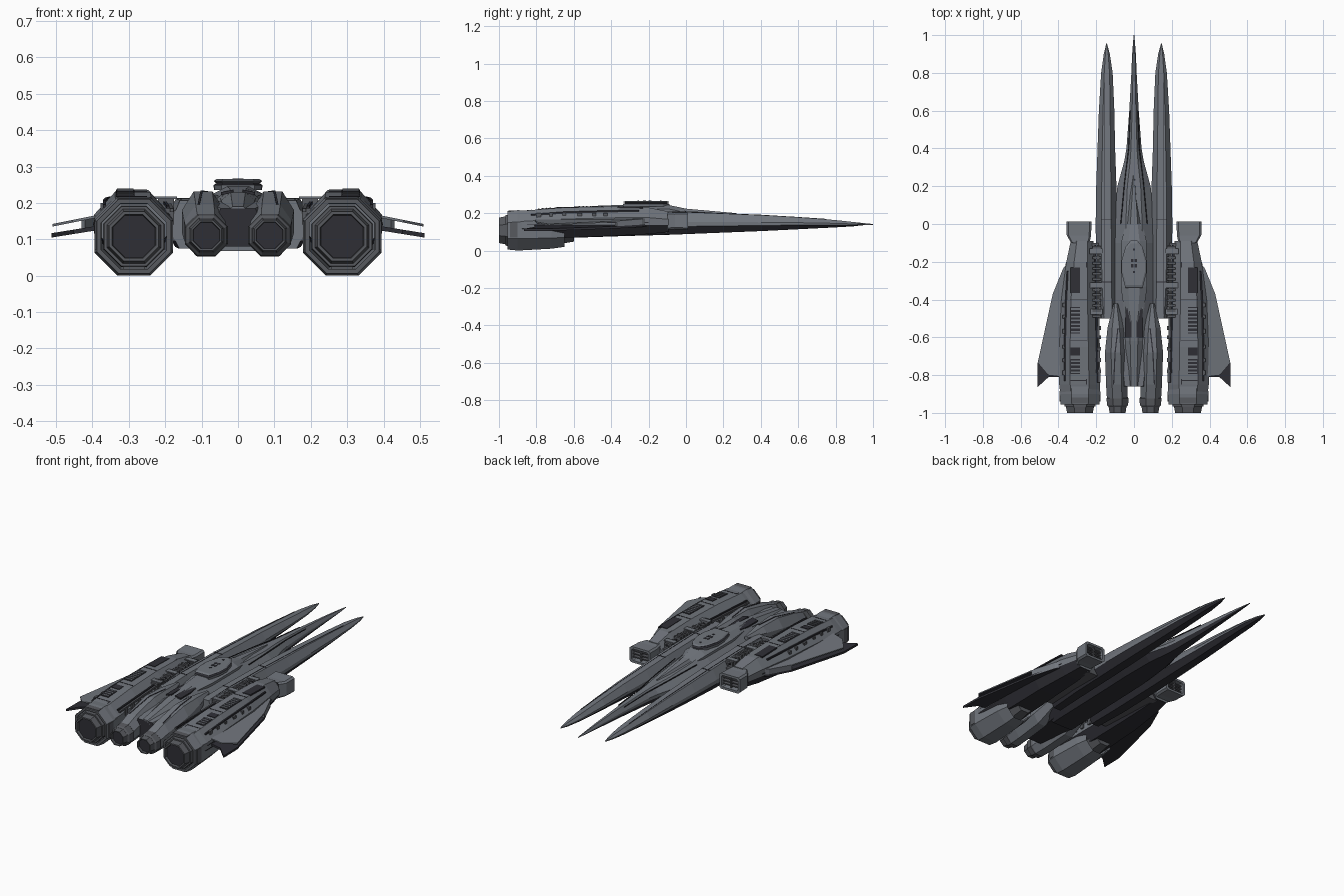
import bpy, bmesh, math, random

if "Cube" in bpy.data.objects:
    bpy.data.objects.remove(bpy.data.objects["Cube"])
random.seed(4)

def material(name, col):
    m = bpy.data.materials.new(name)
    m.diffuse_color = (*col, 1)
    m.use_nodes = True
    m.node_tree.nodes["Principled BSDF"].inputs["Base Color"].default_value = m.diffuse_color
    return m

HULL = material("hull grey", (0.165, 0.18, 0.205))
TRIM = material("trim grey", (0.095, 0.1, 0.112))
DARK = material("dark panel", (0.028, 0.028, 0.036))

def finish(name, bm, mats, mirror, rule=None):
    bmesh.ops.recalc_face_normals(bm, faces=bm.faces)
    bm.normal_update()
    if rule:
        for f in bm.faces:
            f.material_index = rule(f)
    me = bpy.data.meshes.new(name)
    bm.to_mesh(me)
    bm.free()
    for m in mats:
        me.materials.append(m)
    ob = bpy.data.objects.new(name, me)
    bpy.context.collection.objects.link(ob)
    if mirror:
        mod = ob.modifiers.new("mirror", 'MIRROR')
        mod.use_mirror_merge = False
    return ob

def sec(y, x0, x1, z0, z1, ct=.3, cb=.3, ht=.3, hb=.3):
    """Eight sided section: ct/cb cut the width, ht/hb the height, at top/bottom."""
    w, h = x1 - x0, z1 - z0
    return [(x0 + w*cb, y, z0), (x1 - w*cb, y, z0), (x1, y, z0 + h*hb), (x1, y, z1 - h*ht),
            (x1 - w*ct, y, z1), (x0 + w*ct, y, z1), (x0, y, z1 - h*ht), (x0, y, z0 + h*hb)]

def loft(name, sections, mats=(HULL,), mirror=True, rule=None, wrap=False):
    bm = bmesh.new()
    rings = [[bm.verts.new(p) for p in s] for s in sections]
    n = len(rings[0])
    pairs = list(zip(rings, rings[1:])) + ([(rings[-1], rings[0])] if wrap else [])
    for a, b in pairs:
        for i in range(n):
            j = (i + 1) % n
            bm.faces.new((a[i], a[j], b[j], b[i]))
    if not wrap:
        bm.faces.new(rings[0])
        bm.faces.new(rings[-1])
    return finish(name, bm, mats, mirror, rule)

def boxes(name, items, mat, mirror=True):
    """Items are x0,x1,y0,y1,z0,z1, with z a number or a function of y."""
    bm = bmesh.new()
    for x0, x1, y0, y1, z0, z1 in items:
        h = lambda z, y: z(y) if callable(z) else z
        v = [bm.verts.new((x, y, h(z, y))) for z in (z0, z1) for x, y in
             ((x0, y0), (x1, y0), (x1, y1), (x0, y1))]
        for q in ((0, 1, 2, 3), (4, 5, 6, 7), (0, 1, 5, 4), (1, 2, 6, 5), (2, 3, 7, 6), (3, 0, 4, 7)):
            bm.faces.new([v[i] for i in q])
    return finish(name, bm, [mat], mirror)

def prism(name, outline, ztop, thick, mats, rule=None):
    return loft(name, [[(x, y, ztop(x) - d) for x, y in outline] for d in (0, thick)], mats, True, rule)

def octagon(y, cx, cz, r):
    return sec(y, cx - r, cx + r, cz - r, cz + r, .293, .293, .293, .293)

def strip(name, pts, r, mat=DARK):
    return loft(name, [[(x - r, y, z - r), (x + r, y, z - r), (x + r, y, z + r), (x - r, y, z + r)]
                       for x, y, z in pts], (mat,))

under = lambda f: 1 if f.normal.z < -.25 else 0

# central needle hull: y, half width, bottom, top
hull = [(1, .002, .138, .142), (.9, .010, .133, .152), (.8, .014, .128, .161), (.6, .025, .118, .176),
        (.4, .04, .108, .188), (.33, .052, .104, .192), (.2, .088, .098, .198), (0, .108, .088, .212),
        (-.1, .108, .084, .228), (-.35, .108, .077, .232), (-.5, .11, .072, .225), (-.62, .11, .068, .2)]
loft("needle_hull", [sec(y, -w, w, a, b, .3, .2, .45, .35) for y, w, a, b in hull],
     (HULL, DARK), False, under)
loft("rear_bay", [sec(-.6, -.1, .1, .08, .205, .1, .1), sec(-.86, -.06, .06, .08, .185, .1, .1)],
     (HULL, DARK), False, lambda f: 1 if f.normal.z < -.25 or f.normal.y < -.9 else 0)

# raised spine along the back
spine = [(.27, .003, .2), (0, .045, .224), (-.09, .066, .243), (-.33, .07, .245),
         (-.46, .052, .24), (-.62, .046, .228), (-.86, .034, .19)]
loft("spine", [sec(y, -w, w, t - .035, t, .28, 0, .6, .1) for y, w, t in spine], (HULL,), False)

# command bridge on the spine
def bridge(z, s):
    half = [(.018, -.09), (.045, -.125), (.066, -.2), (.064, -.26), (.045, -.335)]
    pts = half + [(-x, y) for x, y in reversed(half)]
    return [(x*s, -.21 + (y + .21)*s, z) for x, y in pts]
loft("bridge", [bridge(.235, 1), bridge(.249, 1.02), bridge(.254, .9), bridge(.26, 1.02),
                bridge(.265, .9)], (HULL, DARK), False,
     lambda f: 1 if .249 < f.calc_center_median().z < .254 else 0)
boxes("bridge_windows", [(.003, .015, -.2, -.185, .26, .267), (.003, .015, -.23, -.213, .26, .267),
                         (-.005, .005, -.26, -.25, .26, .267), (-.005, .005, -.14, -.13, .26, .267)], DARK)

# dark vents on the spine behind the bridge
zs = lambda y: .24 + (y + .46)*.075
prism("spine_vent", [(.012, -.49), (.03, -.445), (.04, -.445), (.047, -.5), (.047, -.6), (.012, -.6)],
      lambda x: .2365 - max(0, x - .022)*.3, .008, (DARK,))

# side prongs: y, inner x, outer x, bottom, top
prong = [(.955, .143, .147, .137, .142), (.9, .128, .16, .13, .152), (.8, .113, .174, .124, .163),
         (.6, .104, .186, .114, .178), (.4, .1, .193, .104, .19), (.2, .093, .2, .096, .198),
         (0, .09, .203, .088, .206), (-.3, .09, .2, .079, .212), (-.5, .09, .185, .074, .207)]
loft("side_prong", [sec(y, a, b, c, d, .27, .25, .45, .35) for y, a, b, c, d in prong],
     (HULL, DARK), True, under)
strip("prong_seam", [(.157, .75, .168), (.157, .6, .178), (.157, .4, .19), (.157, .2, .198),
                     (.157, 0, .206), (.157, -.3, .212), (.157, -.48, .207)], .0015)
boxes("prong_cross_seams", [(.118, .172, y, y + .005, .195, .2 + d) for y, d in
                            ((.02, .007), (-.31, .0135))], DARK)
strip("hull_seam", [(.02, .6, .17), (.028, .4, .182), (.05, .22, .193), (.07, 0, .203)], .002)

# outer nacelles: y, inner x, outer x, bottom, top
nac = [(-.09, .215, .335, .1, .208), (-.2, .205, .358, .088, .23), (-.4, .195, .385, .078, .235),
       (-.65, .185, .395, .068, .23), (-.85, .18, .396, .064, .215), (-.94, .19, .385, .07, .203)]
loft("nacelle", [sec(y, a, b, c, d, .27, .2, .38, .35) for y, a, b, c, d in nac],
     (HULL, DARK), True, under)

def ztop(y):
    for a, b in zip(nac, nac[1:]):
        if y >= b[0]:
            return a[4] + (b[4] - a[4])*(a[0] - y)/(a[0] - b[0])
    return nac[-1][4]
up, dn = (lambda y: ztop(y) + .003), (lambda y: ztop(y) - .005)
up2 = lambda y: ztop(y) + .006
boxes("nacelle_vents", [(.285, .335, a, b, dn, up) for a, b in
                        ((-.365, -.23), (-.58, -.44), (-.695, -.655), (-.795, -.715))], DARK)
boxes("vent_slats", [(.287, .333, y, y + .008, dn, up2) for y in
                     [-.574 + .02*i for i in range(7)] + [-.79 + .02*i for i in range(4)]], HULL)
boxes("nacelle_seams", [(.25, .253, -.85, -.2, dn, lambda y: ztop(y) + .0015)] +
      [(.25, .335, y, y + .004, dn, lambda y: ztop(y) + .0015) for y in (-.4, -.62, -.83)], DARK)
strip("nacelle_upper_seam", [(.352, -.25, .213), (.36, -.4, .211), (.367, -.65, .204), (.367, -.83, .191)], .004)
strip("nacelle_side_seam", [(.358, -.2, .15), (.385, -.4, .15), (.395, -.65, .145), (.396, -.85, .14)], .002)
boxes("nacelle_side_blocks", [(.365, .378, y, y + random.uniform(.015, .04), .16, .2)
                              for y in (-.44, -.5, -.58, -.66, -.73, -.8)], TRIM)

# intake mouths at the nacelle fronts
def mouth(y, g):
    return sec(y, .225 + g, .358 - g, .112 + g, .205 - g, .08, .08, .1, .1)
loft("intake", [sec(-.1, .235, .333, .112, .205, .08, .08, .1, .1), mouth(-.06, .002), mouth(.012, 0),
                mouth(.012, .013), mouth(-.08, .02)], (HULL,), True, None, True)
boxes("intake_back", [(.238, .34, -.035, -.03, .12, .196)], DARK)
boxes("intake_bars", [(.236, .346, -.03, .0, z, z + .006) for z in (.138, .156, .174)] +
      [(.289, .294, -.03, .002, .12, .198)], TRIM)

# bridge structure and pipework between prong and nacelle
boxes("nacelle_strut", [(.16, .25, -.5, -.1, .095, .18)], TRIM)
boxes("pipe_ribs", [(.176, .22, y, y + .013, .17, random.choice((.205, .212, .217)))
                    for y in [-.13 - .028*i for i in range(14)]], TRIM)
boxes("link_plates", [(.168, .235, y, y + .03, .211, .217) for y in (-.16, -.34, -.48)], HULL)
strip("long_pipe", [(.19, -.11, .195), (.189, -.5, .195), (.182, -.84, .18)], .005, TRIM)
strip("lower_pipe", [(.205, -.11, .2), (.2, -.5, .2), (.192, -.84, .188)], .004, DARK)
boxes("inner_blocks", [(.176, .2, y, y + .02, .14, .185) for y in (-.56, -.61, -.67, -.73, -.79)], TRIM)

# wings: pale upper skin over a longer dark lower skin
root = [(.345, -.2), (.375, -.235), (.43, -.37), (.51, -.735)]
prism("wing_upper", root + [(.455, -.8), (.37, -.81)], lambda x: .168 - (x - .38)*.2, .007,
      (HULL, DARK), under)
prism("wing_lower", root + [(.512, -.865), (.452, -.81), (.37, -.81)],
      lambda x: .138 - (x - .38)*.16, .012, (DARK,))
prism("wing_leading_edge", [(.345, -.2), (.375, -.235), (.43, -.37), (.42, -.38), (.36, -.25)],
      lambda x: .166 - (x - .38)*.2, .035, (HULL, DARK), under)

# main engines: open shroud, core, nozzle and dark disc
CX, CZ = .286, .108
loft("main_shroud", [octagon(-.65, CX, .105, .085), octagon(-.72, CX, CZ, .098), octagon(-.9, CX, CZ, .108),
                     octagon(-.955, CX, CZ, .102), octagon(-.955, CX, CZ, .09), octagon(-.66, CX, .105, .08)],
     (HULL, TRIM), True, lambda f: 1 if f.normal.y < -.5 else 0, True)
loft("main_engine_core", [octagon(-.6, CX, CZ, .06), octagon(-.68, CX, CZ, .074), octagon(-.93, CX, CZ, .084),
                          octagon(-.965, CX, CZ, .082)], (TRIM,))
loft("main_nozzle", [octagon(-.94, CX, CZ, .078), octagon(-.97, CX, CZ, .074), octagon(-1, CX, CZ, .068),
                     octagon(-1, CX, CZ, .06), octagon(-.94, CX, CZ, .052)], (TRIM,), True, None, True)
loft("main_exhaust", [octagon(-.95, CX, CZ, .06), octagon(-.985, CX, CZ, .06)], (DARK,))
boxes("shroud_clamps", [(CX - .045, CX + .045, -.95, -.9, .202, .214), (CX - .03, CX + .03, -.95, -.91, .012, .03),
                        (.178, .192, -.94, -.9, .07, .15), (.38, .394, -.94, -.9, .07, .15)], TRIM)

# inner engine cowls: y, inner x, outer x, bottom, top
cowl = [(-.42, .085, .108, .195, .218), (-.55, .052, .14, .13, .23), (-.68, .038, .154, .07, .232),
        (-.85, .034, .148, .055, .195), (-.93, .033, .143, .053, .168)]
loft("inner_cowl", [sec(y, *r, .28, .28, .32, .3) for y, *r in cowl])
strip("cowl_seam", [(.085, -.55, .229), (.1, -.68, .231), (.108, -.85, .194)], .003)
IX, IZ = .087, .111
loft("inner_engine_ring", [octagon(-.91, IX, IZ, .05), octagon(-.925, IX, IZ, .059),
                           octagon(-.96, IX, IZ, .055), octagon(-.968, IX, IZ, .048)], (TRIM,))
loft("inner_nozzle", [octagon(-.95, IX, IZ, .05), octagon(-1, IX, IZ, .042), octagon(-1, IX, IZ, .037),
                      octagon(-.95, IX, IZ, .033)], (TRIM,), True, None, True)
loft("inner_exhaust", [octagon(-.96, IX, IZ, .038), octagon(-.985, IX, IZ, .037)], (DARK,))
